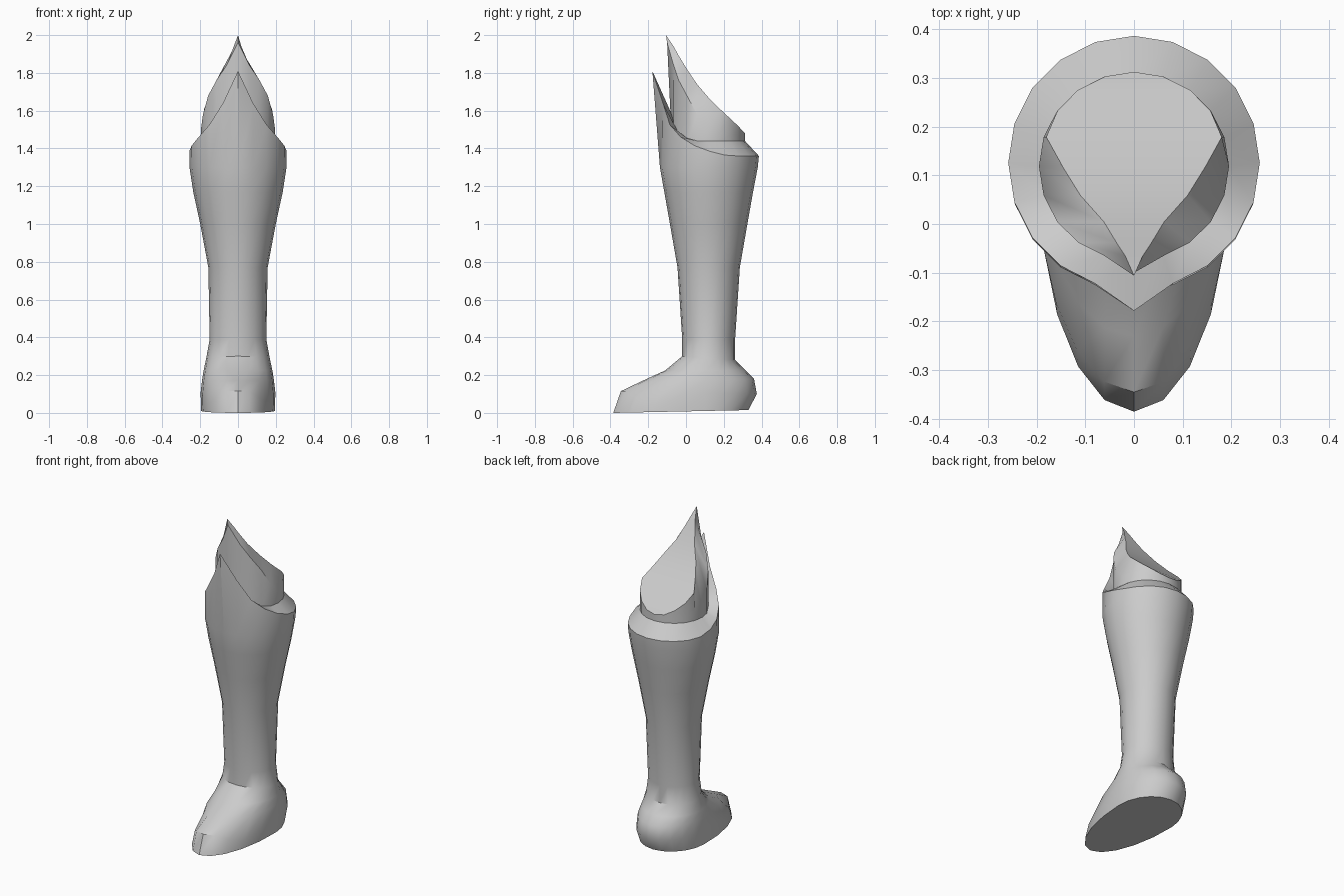
import bpy, bmesh, math

if "Cube" in bpy.data.objects:
    bpy.data.objects.remove(bpy.data.objects["Cube"])

N = 20  # sides of every ring


def mirrored(half):
    """Extend values listed front-to-back (11) to a full ring of 20."""
    return half + half[-2:0:-1]


def ring(front, back, width, mid=None, heights=None):
    """Egg-shaped ring from front (y, z), back (y, z) and half width."""
    (fy, fz), (by, bz) = front, back
    mid = (fy + by) / 2 if mid is None else mid
    pts = []
    for i in range(N):
        a = 2 * math.pi * i / N
        c = math.cos(a)
        y = mid - c * ((mid - fy) if c > 0 else (by - mid))
        z = fz + (bz - fz) * (y - fy) / (by - fy)
        pts.append([width * math.sin(a), y, z])
    if heights:
        for p, z in zip(pts, mirrored(heights)):
            p[2] = z
    return pts


def loft(name, rings, cap_bottom=False, cap_top=False, angle=38):
    bm = bmesh.new()
    vs = [[bm.verts.new(p) for p in r] for r in rings]
    for a, b in zip(vs, vs[1:]):
        for i in range(N):
            j = (i + 1) % N
            bm.faces.new((a[i], a[j], b[j], b[i]))
    if cap_bottom:
        bm.faces.new(vs[0][::-1])
    if cap_top:  # rungs from side to side
        t = vs[-1]
        for i in range(N // 2):
            quad = [t[i], t[i + 1], t[-i - 1], t[-i]]
            bm.faces.new(list(dict.fromkeys(quad)))
    bmesh.ops.recalc_face_normals(bm, faces=bm.faces)
    mesh = bpy.data.meshes.new(name)
    bm.to_mesh(mesh)
    bm.free()
    ob = bpy.data.objects.new(name, mesh)
    bpy.context.collection.objects.link(ob)
    bpy.ops.object.select_all(action='DESELECT')
    ob.select_set(True)
    bpy.context.view_layer.objects.active = ob
    bpy.ops.object.shade_smooth_by_angle(angle=math.radians(angle))
    return ob


# Foot: sole, toe edge (dipping at the sides), instep, ankle
sole = ring((-.385, 0), (.33, .015), .195, .1)
toe = ring((-.345, .115), (.375, .1), .198, .1)
for p, d in zip(toe, mirrored([0, 0, .035, .06, .02, 0, 0, 0, 0, 0, 0])):
    p[2] -= d
foot = [sole, toe,
        ring((-.23, .17), (.36, .18), .19, .11),
        ring((-.11, .225), (.315, .225), .182, .115),
        ring((-.02, .3), (.26, .28), .168)]

# Shaft: calf widening up to the rim
shaft = [ring((f, z), (b, z), w) for z, f, b, w in (
    (.39, -.02, .26, .15), (.77, -.045, .285, .157), (1.0, -.085, .325, .2),
    (1.17, -.115, .355, .237), (1.3, -.138, .38, .257))]

# Pointed front rim, then the shelf sloping in to the knee collar
rim = ring((-.135, 1.4), (.386, 1.36), .258, None,
           [1.81, 1.64, 1.525, 1.46, 1.415, 1.385, 1.365, 1.36, 1.36, 1.36, 1.36])
rim[0][1] = -.178
shelf = ring((-.075, 1.44), (.312, 1.44), .195, None,
             [1.58, 1.53, 1.48, 1.455] + [1.44] * 7)
loft("boot_shell", foot + shaft + [rim, shelf], cap_bottom=True)

# Knee guard: collar, scooped edge and slanted leaf-shaped top
base = ring((-.075, 1.43), (.312, 1.43), .195)
edge = ring((-.075, 1.5), (.312, 1.5), .195, None,
            [1.96, 1.84, 1.76, 1.68, 1.58, 1.51, 1.485, 1.472, 1.47, 1.472, 1.475])
edge[0][1] = -.1
top = ring((-.075, 1.5), (.312, 1.5), .195, None,
           [2.0, 1.94, 1.89, 1.82, 1.74, 1.67, 1.61, 1.56, 1.52, 1.49, 1.48])
top[0][1] = -.106
for i, x in enumerate([0, .018, .036, .062, .11, .147, .18, .157, .115, .06]):
    top[i][0] = x
    top[-i][0] = -x
loft("knee_guard", [base, edge, top], cap_top=True)
